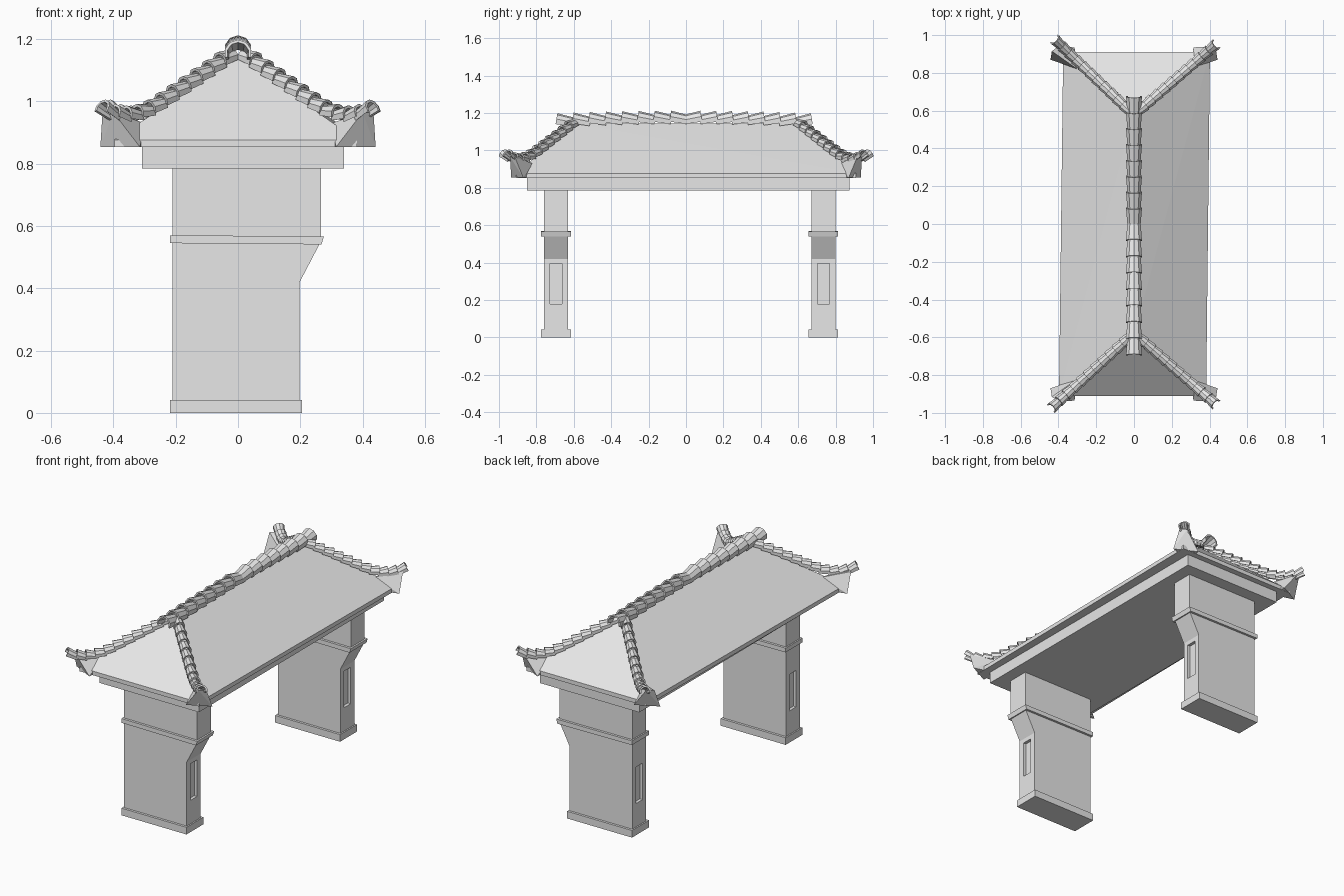
import bpy, bmesh, math
from mathutils import Vector

cube = bpy.data.objects.get("Cube")
if cube:
    bpy.data.objects.remove(cube, do_unlink=True)

stone = bpy.data.materials.new("pale_grey_stone")
stone.use_nodes = True
GREY = (0.8, 0.8, 0.8, 1)
stone.diffuse_color = GREY
stone.node_tree.nodes["Principled BSDF"].inputs["Base Color"].default_value = GREY


def finish(name, bm):
    """Turn a bmesh into a named, flat-shaded object."""
    bmesh.ops.recalc_face_normals(bm, faces=bm.faces[:])
    mesh = bpy.data.meshes.new(name)
    bm.to_mesh(mesh)
    bm.free()
    mesh.materials.append(stone)
    obj = bpy.data.objects.new(name, mesh)
    bpy.context.scene.collection.objects.link(obj)
    return obj


def prism(name, profile, y0, y1):
    """Extrude an (x, z) profile from y0 to y1."""
    bm = bmesh.new()
    face = bm.faces.new([bm.verts.new((x, y0, z)) for x, z in profile])
    ext = bmesh.ops.extrude_face_region(bm, geom=[face])["geom"]
    moved = [v for v in ext if isinstance(v, bmesh.types.BMVert)]
    bmesh.ops.translate(bm, verts=moved, vec=(0, y1 - y0, 0))
    return finish(name, bm)


def box(name, x0, x1, y0, y1, z0, z1):
    return prism(name, [(x0, z0), (x1, z0), (x1, z1), (x0, z1)], y0, y1)


def hull(name, points):
    bm = bmesh.new()
    for p in points:
        bm.verts.new(p)
    bmesh.ops.convex_hull(bm, input=bm.verts[:])
    return finish(name, bm)


def cut(obj, cutter):
    cutter.hide_render = True
    mod = obj.modifiers.new("slot", "BOOLEAN")
    mod.operation, mod.solver, mod.object = "DIFFERENCE", "EXACT", cutter
    bpy.context.view_layer.objects.active = obj
    bpy.ops.object.modifier_apply(modifier=mod.name)
    bpy.data.objects.remove(cutter, do_unlink=True)


def add_tile(bm, start, end, r0, r1, thick=0.009, sides=6):
    """Half-round tile, open at both ends, wider at its outer end."""
    along = (end - start).normalized()
    side = along.cross(Vector((0, 0, 1))).normalized()
    up = side.cross(along)
    rings = []
    for centre, r in ((start, r0), (end, r1)):
        arc = [math.radians(-20 + 220 * i / sides) for i in range(sides + 1)]
        loop = [(r, a) for a in arc] + [(r - thick, a) for a in reversed(arc)]
        rings.append([bm.verts.new(centre + side * (q * math.cos(a)) + up * (q * math.sin(a)))
                      for q, a in loop])
    n = len(rings[0])
    for i in range(n):
        j = (i + 1) % n
        bm.faces.new((rings[0][i], rings[0][j], rings[1][j], rings[1][i]))
    for ring in rings:
        for i in range(sides):
            bm.faces.new((ring[i], ring[i + 1], ring[n - 2 - i], ring[n - 1 - i]))


# Two gate piers with a corbelled inner side, plinth, band and slots
PIER = [(-0.21, 0.02), (0.198, 0.02), (0.198, 0.42), (0.266, 0.55), (0.266, 0.80), (-0.21, 0.80)]
for label, y0, y1 in (("front", -0.76, -0.63), ("back", 0.67, 0.80)):
    pier = prism(label + "_pier", PIER, y0, y1)
    mid = (y0 + y1) / 2
    for x in (-0.21, 0.198):
        cut(pier, box("slot_cutter", x - 0.018, x + 0.018, mid - 0.031, mid + 0.031, 0.18, 0.395))
    box(label + "_plinth", -0.218, 0.206, y0 - 0.014, y1 + 0.014, 0, 0.042)
    prism(label + "_band", [(-0.218, 0.545), (0.268, 0.541), (0.276, 0.567), (-0.218, 0.57)],
          y0 - 0.014, y1 + 0.014)

# Lintel
box("lintel", -0.308, 0.34, -0.85, 0.875, 0.785, 0.857)

# Hipped roof with a thin upright eave edge
EAVE = [(-0.397, -0.91), (0.382, -0.91), (0.402, 0.91), (-0.375, 0.91)]
RIDGE_Z = 1.143
hull("hipped_roof", [(x, y, z) for x, y in EAVE for z in (0.853, 0.877)]
     + [(0, -0.59, RIDGE_Z), (0, 0.59, RIDGE_Z)])

# Ridge tiles, running outward from the middle
bm = bmesh.new()
COUNT = 8
for sign, reach in ((-1, 0.695), (1, 0.675)):
    step = reach / COUNT
    for i in range(COUNT):
        drop = 0.018 * (i / COUNT) ** 2
        add_tile(bm, Vector((0, sign * (i * step - 0.008), 1.153 - drop)),
                 Vector((0, sign * (i + 1) * step, 1.169 - drop)), 0.036, 0.044)
finish("ridge_tiles", bm)


def hip_height(t):
    """Follow the roof slope, then sweep up at the tip."""
    return 1.14 - 0.285 * t + 0.95 * max(0, t - 0.58) ** 2 * 0.65


# Hip tiles and upturned corner blocks
TIPS = {"front_right": (-0.437, -0.975), "front_left": (0.433, -0.955),
        "back_right": (-0.42, 0.978), "back_left": (0.435, 0.952)}
HIP_COUNT = 11
for label, (tx, ty) in TIPS.items():
    sx, sy = math.copysign(1, tx), math.copysign(1, ty)
    top = Vector((sx * 0.02, sy * 0.595, 0))

    def on_hip(t, lift):
        p = top.lerp(Vector((tx, ty, 0)), t)
        p.z = hip_height(t) + lift
        return p

    bm = bmesh.new()
    for i in range(HIP_COUNT):
        add_tile(bm, on_hip((i - 0.15) / HIP_COUNT, 0.0),
                 on_hip((i + 1) / HIP_COUNT, 0.014), 0.025, 0.032)
    finish(label + "_hip_tiles", bm)

    hull(label + "_corner_block", [
        (sx * 0.442, sy * 0.87, 0.854), (sx * 0.315, sy * 0.935, 0.854),
        (sx * 0.30, sy * 0.83, 0.854),
        (sx * 0.435, sy * 0.915, 0.965), (sx * 0.40, sy * 0.94, 0.965),
        (sx * 0.30, sy * 0.82, 0.93)])
